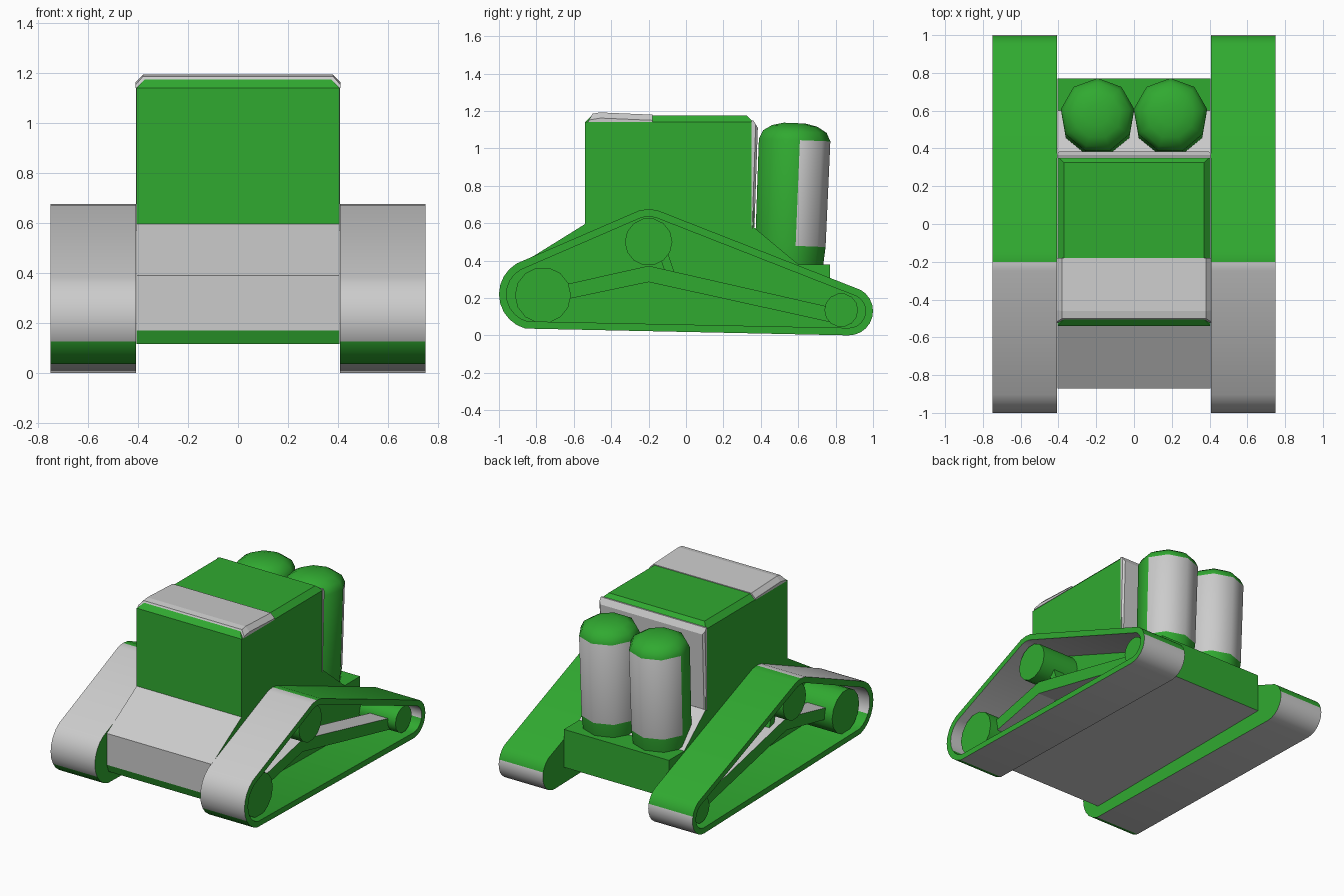
import bpy, bmesh, math
from mathutils import Vector, Matrix

if "Cube" in bpy.data.objects:
    bpy.data.objects.remove(bpy.data.objects["Cube"])

GREEN = bpy.data.materials.new("green_paint")
GREEN.diffuse_color = (0.03, 0.4, 0.03, 1)
GREEN.use_nodes = True
GREEN.node_tree.nodes["Principled BSDF"].inputs["Base Color"].default_value = GREEN.diffuse_color
GREY = bpy.data.materials.new("grey_metal")
GREY.diffuse_color = (0.6, 0.6, 0.6, 1)
GREY.use_nodes = True
GREY.node_tree.nodes["Principled BSDF"].inputs["Base Color"].default_value = GREY.diffuse_color


def finish(name, bm, is_green, smooth=None, mirror=False):
    """Turn a bmesh into an object; is_green(centre, normal) picks face paint."""
    bmesh.ops.recalc_face_normals(bm, faces=bm.faces)
    bm.normal_update()
    for f in bm.faces:
        f.material_index = 0 if is_green(f.calc_center_median(), f.normal) else 1
    me = bpy.data.meshes.new(name)
    bm.to_mesh(me)
    bm.free()
    me.materials.append(GREEN)
    me.materials.append(GREY)
    ob = bpy.data.objects.new(name, me)
    bpy.context.collection.objects.link(ob)
    if smooth:
        bpy.ops.object.select_all(action='DESELECT')
        ob.select_set(True)
        bpy.context.view_layer.objects.active = ob
        bpy.ops.object.shade_smooth_by_angle(angle=math.radians(smooth))
    if mirror:
        ob.modifiers.new("Mirror", 'MIRROR').use_mirror_merge = False
    return ob


def bridge(bm, a, b):
    for i in range(len(a)):
        j = (i + 1) % len(a)
        bm.faces.new((a[i], a[j], b[j], b[i]))


def ring(bm, pts, x):
    return [bm.verts.new((x, y, z)) for y, z in pts]


def prism(pts, x0, x1):
    """Side-view (y, z) profile extruded across x."""
    bm = bmesh.new()
    a, b = ring(bm, pts, x0), ring(bm, pts, x1)
    bridge(bm, a, b)
    bm.faces.new(a)
    bm.faces.new(b)
    return bm


def bevel(bm, pick, width, segs=1):
    edges = [e for e in bm.edges if pick(e)]
    bmesh.ops.bevel(bm, geom=edges, offset=width, segments=segs, affect='EDGES')


def circle(cy, cz, r, n):
    return [(cy + r * math.cos(2 * math.pi * k / n), cz + r * math.sin(2 * math.pi * k / n))
            for k in range(n)]


# Hull and cab in one profile, roof edges chamfered
hull = prism([(-0.85, 0.115), (-0.87, 0.17), (-0.87, 0.39), (-0.54, 0.595), (-0.54, 1.175),
              (0.36, 1.175), (0.36, 0.58), (0.60, 0.38), (0.77, 0.38), (0.77, 0.115)],
             -0.406, 0.406)
bevel(hull, lambda e: all(v.co.z > 1.1 for v in e.verts), 0.035)
finish("hull_and_cab", hull, lambda c, n: not (
    (n.y < -0.3 and 0.17 < c.z < 0.59) or n.z < -0.9 or (n.y > 0.3 and n.z > 0.3 and c.z < 0.6)))

# Raised roof plate at the front of the cab
roof = prism([(-0.525, 1.14), (-0.50, 1.185), (-0.46, 1.192), (-0.18, 1.18), (-0.18, 1.14)],
             -0.41, 0.41)
bevel(roof, lambda e: all(v.co.z > 1.17 for v in e.verts)
      and abs(e.verts[0].co.x - e.verts[1].co.x) < 0.01 and
      abs(e.verts[0].co.y - e.verts[1].co.y) > 0.01, 0.03)
finish("roof_plate", roof, lambda c, n: False)

# Sloped panel on the back of the cab
back = prism([(0.35, 0.57), (0.366, 0.58), (0.384, 1.11), (0.36, 1.15), (0.35, 1.15)],
             -0.408, 0.408)
bevel(back, lambda e: all(v.co.y > 0.36 for v in e.verts)
      and abs(e.verts[0].co.z - e.verts[1].co.z) > 0.1, 0.012)
finish("cab_back_panel", back, lambda c, n: False)

# Tracks: a belt wrapped around three rounded corners, recessed on the outside
CORNERS = [(-0.81, 0.22, 0.19), (-0.20, 0.49, 0.185), (0.87, 0.13, 0.13)]


def belt(inset, n=24):
    pts = []
    for k in range(n):
        c, s = math.cos(2 * math.pi * k / n), math.sin(2 * math.pi * k / n)
        y, z, r = max(CORNERS, key=lambda q: q[0] * c + q[1] * s + q[2])
        pts.append((y + (r - inset) * c, z + (r - inset) * s))
    return pts


bm = bmesh.new()
inside, outside = ring(bm, belt(0), 0.408), ring(bm, belt(0), 0.75)
lip, floor = ring(bm, belt(0.04), 0.75), ring(bm, belt(0.04), 0.42)
for a, b in ((inside, outside), (outside, lip), (lip, floor)):
    bridge(bm, a, b)
bm.faces.new(inside)
bm.faces.new(floor)
finish("track", bm, lambda c, n: abs(n.x) > 0.5 or (n.z > 0.3 and c.y > -0.2)
       or (c.y < -0.8 and c.z < 0.14), 40, True)

# Road wheels
for name, y, z, r in (("front_wheel", -0.765, 0.215, 0.15), ("top_wheel", -0.20, 0.50, 0.127),
                      ("rear_wheel", 0.83, 0.135, 0.09)):
    finish(name, prism(circle(y, z, r, 14), 0.415, 0.70), lambda c, n: True, 40, True)

# Suspension beam and its strut
finish("suspension_beam", prism([(-0.70, 0.18), (-0.20, 0.285), (0.82, 0.06), (0.82, 0.14),
                                 (-0.20, 0.372), (-0.70, 0.26)], 0.50, 0.64),
       lambda c, n: abs(n.x) > 0.5, None, True)
finish("suspension_strut", prism([(-0.15, 0.45), (-0.10, 0.45), (-0.06, 0.33), (-0.11, 0.33)],
                                 0.52, 0.60), lambda c, n: True, None, True)

# Nine-sided domed tanks leaning slightly backwards
bm = bmesh.new()
prev = None
for z, r in ((0.30, 0.17), (0.38, 0.185), (0.48, 0.194), (1.045, 0.197),
             (1.09, 0.175), (1.12, 0.125), (1.135, 0.06)):
    cur = [bm.verts.new((0.193 + r * math.sin(2 * math.pi * k / 9),
                         0.545 + (z - 0.3) * 0.04 + r * math.cos(2 * math.pi * k / 9),
                         z - 0.04 * r * math.cos(2 * math.pi * k / 9)))
           for k in range(9)]
    if prev:
        bridge(bm, prev, cur)
    else:
        bm.faces.new(cur)
    prev = cur
bm.faces.new(prev)
finish("tank", bm, lambda c, n: c.z > 1.05 or c.z < 0.48 or n.y < -0.1, 45, True)
